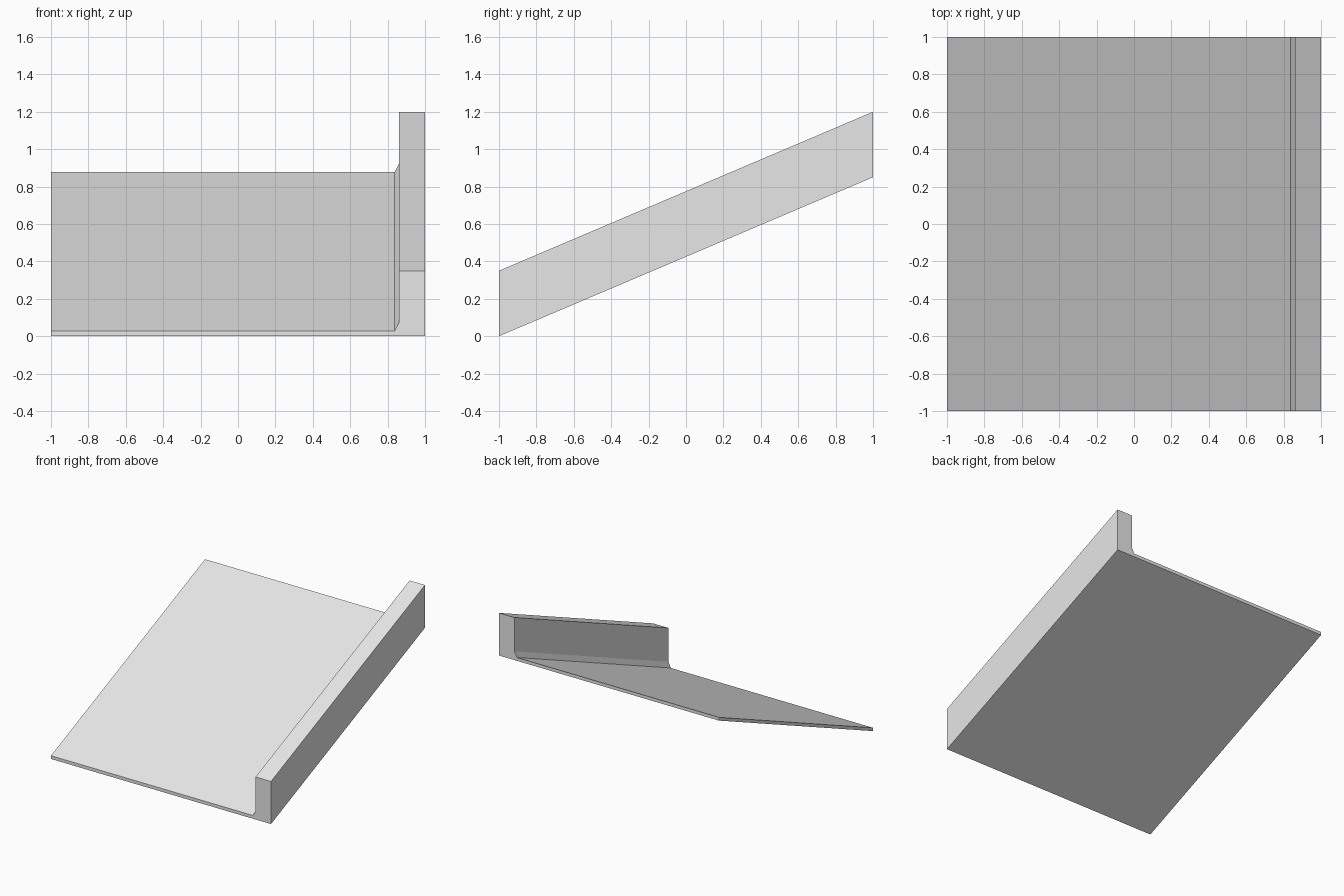
import bpy
import bmesh
from mathutils import Vector

cube = bpy.data.objects.get("Cube")
if cube:
    bpy.data.objects.remove(cube, do_unlink=True)

# Plain grey material
grey = bpy.data.materials.new("light_grey")
grey.use_nodes = True
grey.diffuse_color = (0.8, 0.8, 0.8, 1)
grey.node_tree.nodes["Principled BSDF"].inputs["Base Color"].default_value = grey.diffuse_color

# Cross-section: thin deck, small chamfer, upright kerb on one edge
PROFILE = [(-1, 0), (1, 0), (1, 0.35), (0.86, 0.35),
           (0.86, 0.072), (0.837, 0.027), (-1, 0.027)]
RUN, RISE = 2.0, 0.85

# Sweep the section up the slope, keeping its ends vertical
bm = bmesh.new()
section = bm.faces.new([bm.verts.new((x, -RUN / 2, z)) for x, z in PROFILE])
swept = bmesh.ops.extrude_face_region(bm, geom=[section], use_keep_orig=True)
far_end = [v for v in swept["geom"] if isinstance(v, bmesh.types.BMVert)]
bmesh.ops.translate(bm, verts=far_end, vec=Vector((0, RUN, RISE)))
bmesh.ops.recalc_face_normals(bm, faces=bm.faces)

mesh = bpy.data.meshes.new("ramp_with_kerb")
bm.to_mesh(mesh)
bm.free()
mesh.materials.append(grey)
ramp = bpy.data.objects.new("ramp_with_kerb", mesh)
bpy.context.collection.objects.link(ramp)
